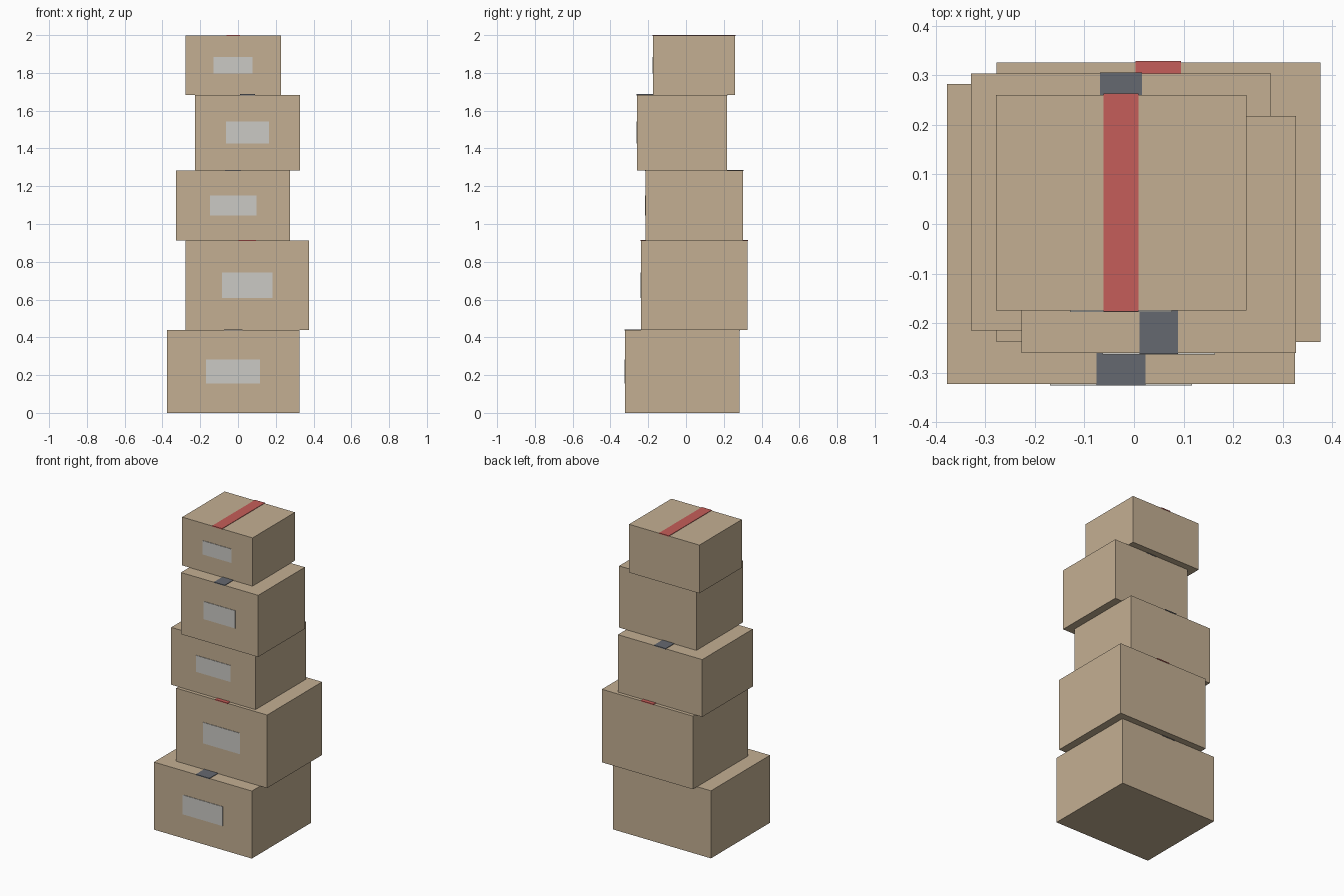
import bpy

cube = bpy.data.objects.get("Cube")
if cube:
    bpy.data.objects.remove(cube, do_unlink=True)


def material(name, rgb):
    m = bpy.data.materials.new(name)
    m.use_nodes = True
    m.diffuse_color = (*rgb, 1)
    m.node_tree.nodes["Principled BSDF"].inputs["Base Color"].default_value = (*rgb, 1)
    return m


cardboard = material("cardboard", (0.55, 0.43, 0.29))
red = material("red_tape", (0.56, 0.11, 0.10))
grey = material("grey_tape", (0.13, 0.14, 0.16))
paper = material("label_paper", (0.60, 0.59, 0.56))


def block(name, center, size, mat):
    bpy.ops.mesh.primitive_cube_add(size=1, location=center)
    ob = bpy.context.object
    ob.name = name
    ob.scale = size
    bpy.ops.object.transform_apply(location=False, rotation=False, scale=True)
    ob.data.materials.append(mat)


# Boxes from bottom to top: centre x, centre y, width, depth, height, tape
boxes = [
    (-0.026, -0.020, 0.702, 0.605, 0.438, grey),
    (0.049, 0.044, 0.653, 0.563, 0.474, red),
    (-0.026, 0.044, 0.605, 0.518, 0.372, grey),
    (0.050, -0.021, 0.554, 0.478, 0.400, grey),
    (-0.026, 0.043, 0.505, 0.435, 0.313, red),
]

base = 0
for i, (x, y, w, d, h, tape) in enumerate(boxes, 1):
    top = base + h
    block(f"box_{i}", (x, y, base + h / 2), (w, d, h), cardboard)
    # Tape strip along the lid, slightly overhanging the edges
    block(f"tape_{i}", (x, y, top), (w * 0.14, d * 1.01, 0.006), tape)
    # Shipping label on the front face
    block(f"label_{i}", (x, y - d / 2, base + h / 2), (w * 0.408, 0.006, h * 0.287), paper)
    base = top
